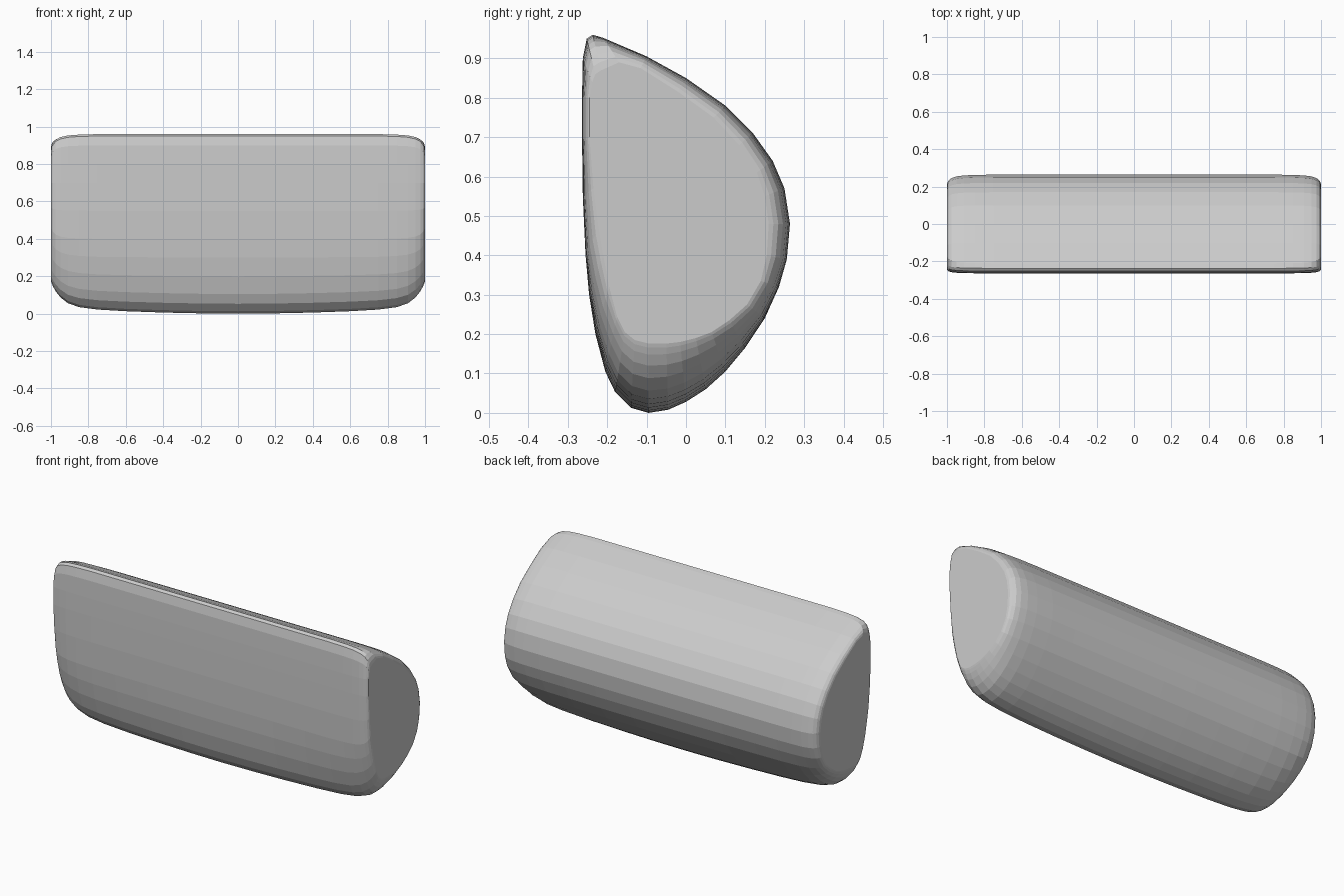
import bpy, bmesh

# Cross-section of the cushion at mid length (y, z)
MIDDLE = [(-.237, .96), (-.21, .952), (-.1, .905), (0, .85), (.1, .78), (.17, .71),
          (.22, .64), (.25, .57), (.264, .48), (.256, .39), (.236, .32), (.2, .24),
          (.15, .165), (.1, .105), (.05, .06), (0, .028), (-.045, .008), (-.095, 0),
          (-.14, .013), (-.18, .053), (-.205, .105), (-.23, .2), (-.246, .3),
          (-.255, .4), (-.262, .55), (-.264, .7), (-.264, .8), (-.262, .9), (-.252, .95)]

# Matching outline of the flat end panel (y, z)
END = [(-.215, .87), (-.17, .89), (-.115, .875), (-.02, .815), (.07, .75), (.135, .68),
       (.18, .61), (.2, .55), (.21, .48), (.205, .4), (.19, .335), (.155, .275),
       (.11, .235), (.065, .205), (.025, .19), (-.015, .18), (-.05, .176), (-.095, .176),
       (-.13, .185), (-.155, .205), (-.175, .245), (-.195, .32), (-.21, .4),
       (-.222, .47), (-.235, .57), (-.245, .7), (-.245, .8), (-.238, .84), (-.23, .86)]

# Stations: x, blend toward END on the upper part, blend on the rounder underside
HALF = [(.2, 0, .01), (.4, 0, .035), (.6, 0, .075), (.75, 0, .125), (.85, .03, .2),
        (.91, .08, .32), (.95, .18, .5), (.975, .33, .68), (.99, .55, .84),
        (.997, .78, .94), (1, 1, 1)]
STATIONS = [(-x, a, b) for x, a, b in reversed(HALF)] + [(0, 0, 0)] + HALF


def section(bm, x, upper, lower):
    ring = []
    for (y0, z0), (y1, z1) in zip(MIDDLE, END):
        w = max(0, min(1, (.4 - z0) / .3))
        t = upper + (lower - upper) * w
        ring.append(bm.verts.new((x, y0 + (y1 - y0) * t, z0 + (z1 - z0) * t)))
    return ring


# Cushion: loft the sections and close both ends
bm = bmesh.new()
rings = [section(bm, *s) for s in STATIONS]
n = len(MIDDLE)
for r, s in zip(rings, rings[1:]):
    for i in range(n):
        j = (i + 1) % n
        bm.faces.new((r[i], r[j], s[j], s[i]))
bm.faces.new(rings[0])
bm.faces.new(rings[-1])
bmesh.ops.recalc_face_normals(bm, faces=bm.faces)

mesh = bpy.data.meshes.new("back_cushion")
bm.to_mesh(mesh)
bm.free()
cushion = bpy.data.objects.new("back_cushion", mesh)
bpy.context.collection.objects.link(cushion)
